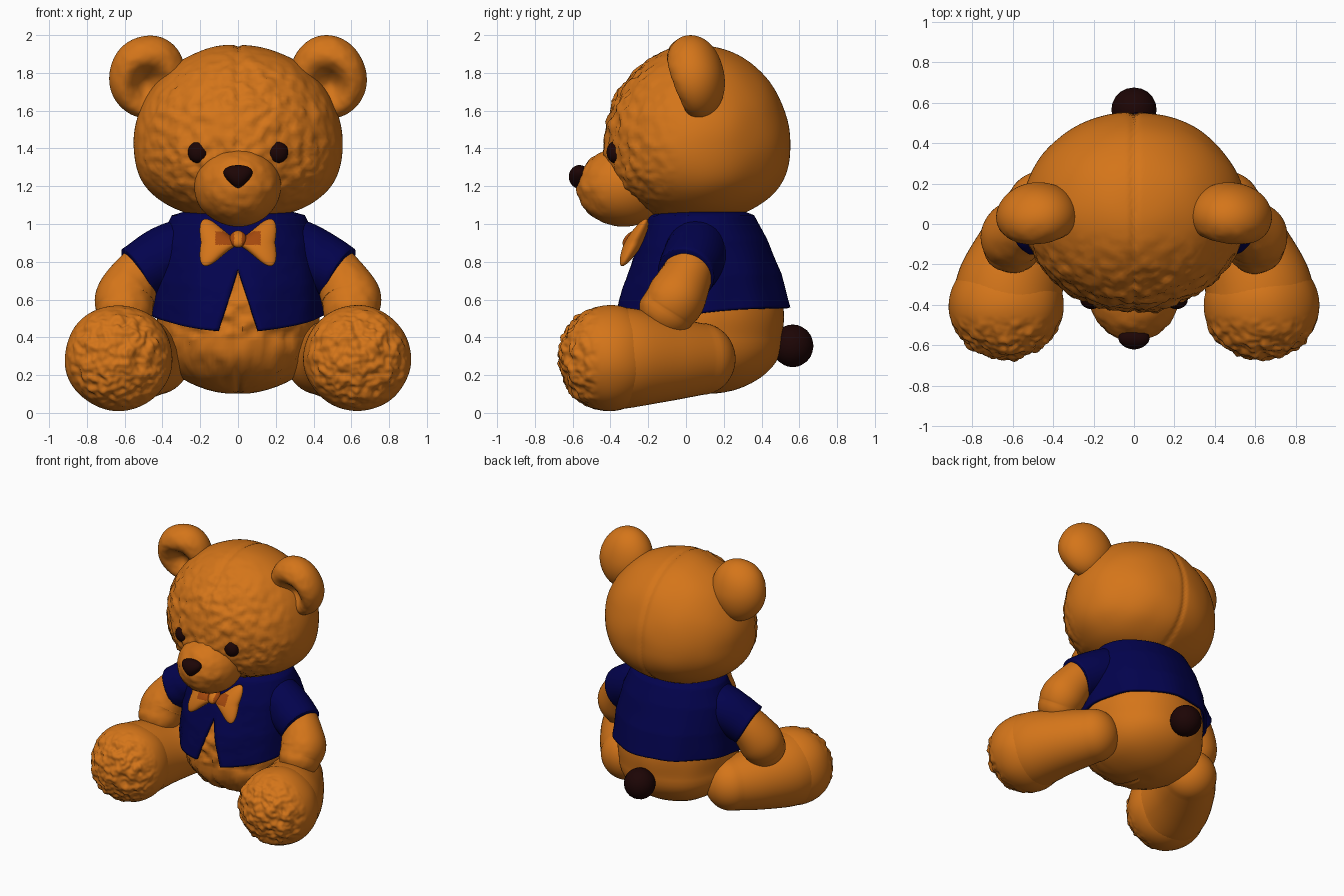
import bpy, bmesh, math
from mathutils import Vector, Matrix, noise

if "Cube" in bpy.data.objects:
    bpy.data.objects.remove(bpy.data.objects["Cube"])


def material(name, rgb):
    m = bpy.data.materials.new(name)
    m.diffuse_color = (*rgb, 1)
    m.use_nodes = True
    m.node_tree.nodes["Principled BSDF"].inputs["Base Color"].default_value = m.diffuse_color
    return m


FUR = material("orange_fur", (0.66, 0.178, 0.010))
BLUE = material("navy_cloth", (0.0008, 0.0008, 0.075))
DARK = material("dark_brown", (0.012, 0.0015, 0.0015))
RUST = material("rust_ribbon", (0.37, 0.065, 0.004))


def finish(name, bm, mats, fur=0.0, seam="", angle=60):
    """Clean up, ruffle the front-facing surface, and make the object."""
    bmesh.ops.remove_doubles(bm, verts=bm.verts, dist=0.0004)
    bmesh.ops.recalc_face_normals(bm, faces=bm.faces)
    bm.normal_update()
    if fur or seam:
        moves = []
        for v in bm.verts:
            front = min(1, max(0, -v.normal.y * 1.8 - 0.35))
            n = noise.noise(v.co * 18) + 0.6 * noise.noise(v.co * 36)
            d = fur * front * n + noise.noise(v.co * 5) * 0.006
            if seam == "all" or (seam == "front" and v.normal.y < 0):
                d -= 0.012 * math.exp(-(v.co.x / 0.014) ** 2)
            moves.append(v.normal * d)
        for v, d in zip(bm.verts, moves):
            v.co += d
    me = bpy.data.meshes.new(name)
    bm.to_mesh(me)
    bm.free()
    for m in mats:
        me.materials.append(m)
    ob = bpy.data.objects.new(name, me)
    bpy.context.collection.objects.link(ob)
    bpy.ops.object.select_all(action='DESELECT')
    ob.select_set(True)
    bpy.context.view_layer.objects.active = ob
    bpy.ops.object.shade_smooth_by_angle(angle=math.radians(angle))
    return ob


def blob(name, loc, radii, mats, sub=5, warp=None, rot=None, fur=0.0, seam="", paint=None):
    """Ellipsoid whose unit-sphere points may be warped before scaling."""
    bm = bmesh.new()
    bmesh.ops.create_icosphere(bm, subdivisions=sub, radius=1)
    for v in bm.verts:
        p = warp(v.co.copy()) if warp else v.co
        p = Vector((p.x * radii[0], p.y * radii[1], p.z * radii[2]))
        v.co = (rot @ p if rot else p) + Vector(loc)
    if paint:
        for f in bm.faces:
            f.material_index = paint(f.calc_center_median())
    return finish(name, bm, mats, fur, seam)


def limb(name, pts, caps, mat, fur=0.0, seam="", segs=48, steps=9):
    """Round tube through (x, y, z, radius) points with domed ends."""
    p = [Vector(q) for q in pts]
    p = [2 * p[0] - p[1]] + p + [2 * p[-1] - p[-2]]
    path = []
    for i in range(1, len(p) - 2):
        a, b, c, d = p[i - 1:i + 3]
        for s in range(steps):
            t = s / steps
            path.append(0.5 * (2 * b + (c - a) * t + (2 * a - 5 * b + 4 * c - d) * t * t
                               + (3 * b - a - 3 * c + d) * t ** 3))
    path.append(p[-2])
    cen = [q.to_3d() for q in path]
    tan = [(cen[min(i + 1, len(cen) - 1)] - cen[max(i - 1, 0)]).normalized()
           for i in range(len(cen))]
    rings = [(c, t, q[3]) for c, t, q in zip(cen, tan, path)]
    n = 12
    ang = [math.pi / 2 * k / n for k in range(1, n + 1)]
    c, t, r = rings[0]
    head = [(c - t * caps[0] * math.sin(a), t, r * math.cos(a)) for a in reversed(ang)]
    c, t, r = rings[-1]
    tail = [(c + t * caps[1] * math.sin(a), t, r * math.cos(a)) for a in ang]
    bm = bmesh.new()
    grid = []
    for c, t, r in head + rings + tail:
        u = t.cross(Vector((1, 0, 0))).normalized()
        w = t.cross(u)
        grid.append([bm.verts.new(c + r * (u * math.cos(k * math.tau / segs)
                                           + w * math.sin(k * math.tau / segs)))
                     for k in range(segs)])
    for g, h in zip(grid, grid[1:]):
        for k in range(segs):
            j = (k + 1) % segs
            bm.faces.new((g[k], g[j], h[j], h[k]))
    return finish(name, bm, [mat], fur, seam)


# Head, wider and fuller low down, with a centre seam
def head_shape(p):
    z = abs(p.z)
    if p.z < 0 and z < 0.999:
        full = (1 - z ** 2.3) ** (1 / 2.3) / math.sqrt(1 - z * z)
        p.x *= full
        p.y *= full
    p.z *= 0.53 if p.z > 0 else 0.40
    return p


blob("head", (0, 0.06, 1.42), (0.553, 0.493, 1), [FUR], 6, head_shape, fur=0.016, seam="all")
blob("muzzle", (0, -0.33, 1.195), (0.23, 0.25, 0.208), [FUR], 5, fur=0.007)


def nose_shape(p):
    p.x *= 0.75 + 0.4 * p.z
    return p


blob("nose", (0, -0.565, 1.25), (0.092, 0.055, 0.062), [DARK], 4, nose_shape)

# Torso and tail
limb("torso", [(0, 0.09, 0.38, 0.42), (0, 0.09, 0.58, 0.42), (0, 0.08, 0.85, 0.33),
               (0, 0.08, 1.02, 0.22)], (0.28, 0.02), FUR, 0.018, "front", 110, 14)
blob("tail", (0, 0.565, 0.355), (0.112, 0.11, 0.113), [DARK], 3)


# Ear cupped on its front face
def ear_shape(p):
    r2 = p.x ** 2 + (p.z + 0.15) ** 2
    if p.y < 0:
        p.y += 0.9 * math.exp(-r2 / 0.25)
    return p


for side, s in (("left", 1), ("right", -1)):
    blob(side + "_eye", (s * 0.21, -0.375, 1.38), (0.056, 0.046, 0.058), [DARK], 3)
    turn = (Matrix.Rotation(s * -0.12, 3, 'Z') @ Matrix.Rotation(0.2, 3, 'X')
            @ Matrix.Rotation(s * -0.15, 3, 'Y'))
    blob(side + "_ear", (s * 0.48, 0.04, 1.78), (0.2, 0.163, 0.222), [FUR], 5,
         ear_shape, turn, fur=0.004)
    limb(side + "_arm", [(s * 0.40, 0.04, 0.85, 0.12), (s * 0.52, 0.01, 0.74, 0.135),
                         (s * 0.595, -0.05, 0.62, 0.158), (s * 0.60, -0.10, 0.54, 0.148)],
         (0.1, 0.13), FUR, 0.005)
    limb(side + "_leg", [(s * 0.44, 0.08, 0.285, 0.19), (s * 0.535, -0.10, 0.285, 0.225),
                         (s * 0.605, -0.28, 0.29, 0.262), (s * 0.63, -0.40, 0.29, 0.272)],
         (0.18, 0.2), FUR)
    blob(side + "_foot", (s * 0.632, -0.405, 0.29), (0.285, 0.265, 0.28), [FUR], 6, fur=0.02)
    limb(side + "_sleeve", [(s * 0.20, 0.08, 0.885, 0.165), (s * 0.36, 0.05, 0.835, 0.168),
                            (s * 0.535, 0.0, 0.735, 0.155)], (0.05, 0.012), BLUE, 0.004)

# Shirt shell: (height fraction, half width, half depth), split at the front hem
PROFILE = [(0, 0.45, 0.455), (0.35, 0.44, 0.41), (0.7, 0.41, 0.335),
           (0.95, 0.345, 0.27), (1, 0.25, 0.19)]


def shirt_size(v):
    for a, b in zip(PROFILE, PROFILE[1:]):
        if v <= b[0]:
            t = (v - a[0]) / (b[0] - a[0])
            return a[1] + (b[1] - a[1]) * t, a[2] + (b[2] - a[2]) * t
    return PROFILE[-1][1:]


bm = bmesh.new()
COLS, ROWS = 96, 40
rows = []
for j in range(ROWS + 1):
    v = j / ROWS
    rx, ry = shirt_size(v)
    gap = max(0, 0.235 * (1 - v / 0.52))
    row = []
    for i in range(COLS + 1):
        a = gap + (math.tau - 2 * gap) * i / COLS
        front = (1 + math.cos(a)) / 2
        hem = 0.555 - 0.125 * front ** 2.2
        fold = 1 + 0.014 * (1 - v) * math.sin(a * 9)
        row.append(bm.verts.new((rx * fold * math.sin(a), 0.083 - ry * fold * math.cos(a),
                                 hem + (1.065 - hem) * v)))
    rows.append(row)
for g, h in zip(rows, rows[1:]):
    for i in range(COLS):
        bm.faces.new((g[i], g[i + 1], h[i + 1], h[i]))
shirt = finish("shirt", bm, [BLUE], 0.003)
solid = shirt.modifiers.new("cloth", 'SOLIDIFY')
solid.thickness = 0.022
solid.offset = 0


# Bow tie leaning along the chest, with darker folds beside the knot
def bow_paint(c):
    return 1 if abs(c.z - 0.925) < 0.036 and abs(c.x) < 0.12 and c.y < -0.27 else 0


LEAN = Matrix(((1, 0, 0), (0, 1, 0.5), (0, 0, 1)))
for side, s in (("left", 1), ("right", -1)):
    def wing(p, s=s):
        t = s * p.x
        p.z *= 0.68 + 0.8 * t + 0.25 * t * t
        p.x -= s * 0.2 * max(0, t) * (1 - min(1, abs(p.z)))
        return p
    blob(side + "_bow_wing", (s * 0.1, -0.275, 0.902), (0.12, 0.05, 0.125),
         [FUR, RUST], 5, wing, LEAN, paint=bow_paint)
blob("bow_knot", (0, -0.29, 0.92), (0.045, 0.04, 0.045), [FUR, RUST], 4, rot=LEAN,
     paint=lambda c: 1 if abs(c.x) > 0.02 else 0)
